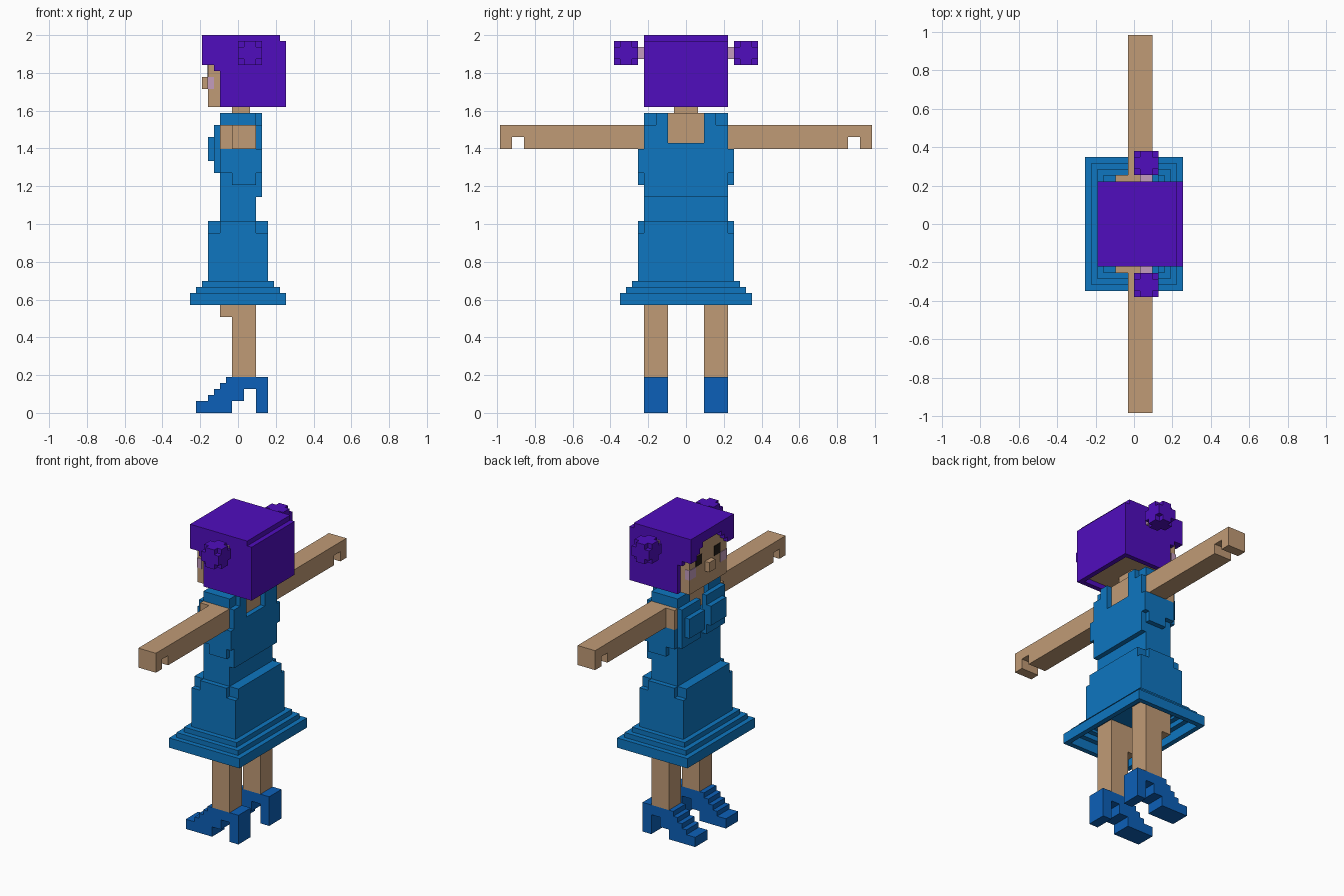
import bpy
import bmesh

if "Cube" in bpy.data.objects:
    bpy.data.objects.remove(bpy.data.objects["Cube"])

U = 2 / 63  # edge of one block; all sizes below are in blocks


def material(name, r, g, b):
    lin = [(c / 255 / 12.92) if c < 11 else ((c / 255 + 0.055) / 1.055) ** 2.4 for c in (r, g, b)]
    m = bpy.data.materials.new(name)
    m.use_nodes = True
    m.diffuse_color = (*lin, 1)
    m.node_tree.nodes["Principled BSDF"].inputs["Base Color"].default_value = (*lin, 1)
    return m


SKIN = material("skin", 192, 155, 118)
DRESS = material("dress blue", 14, 118, 192)
SHOE = material("shoe blue", 12, 96, 184)
HAIR = material("hair purple", 80, 13, 190)
LILAC = material("lilac", 196, 156, 190)
DARK = material("eye dark", 35, 28, 24)


def finish(name, bm, mat):
    bmesh.ops.recalc_face_normals(bm, faces=bm.faces)
    me = bpy.data.meshes.new(name)
    bm.to_mesh(me)
    bm.free()
    me.materials.append(mat)
    ob = bpy.data.objects.new(name, me)
    bpy.context.collection.objects.link(ob)
    return ob


def add_box(bm, x0, x1, y0, y1, z0, z1):
    verts = bmesh.ops.create_cube(bm, size=1)["verts"]
    for v in verts:
        v.co.x = (x1 if v.co.x > 0 else x0) * U
        v.co.y = (y1 if v.co.y > 0 else y0) * U
        v.co.z = (z1 if v.co.z > 0 else z0) * U


def blocks(name, mat, *boxes):
    """One part made of boxes, each x0, x1, y0, y1, z0, z1."""
    bm = bmesh.new()
    for b in boxes:
        add_box(bm, *b)
    return finish(name, bm, mat)


def pair(name, mat, *boxes):
    """The same part on both sides of the body."""
    blocks("far_" + name, mat, *boxes)
    blocks("near_" + name, mat, *[(a, b, -d, -c, e, f) for a, b, c, d, e, f in boxes])


def prism(name, mat, profile, y0, y1):
    """Extrude an x-z outline along y."""
    bm = bmesh.new()
    face = bm.faces.new([bm.verts.new((x * U, y0 * U, z * U)) for x, z in profile])
    new = bmesh.ops.extrude_face_region(bm, geom=[face])["geom"]
    for v in new:
        if isinstance(v, bmesh.types.BMVert):
            v.co.y = y1 * U
    finish(name, bm, mat)


# High-heeled shoes with a stepped instep
shoe = [(-7, 0), (-1, 0), (-1, 2), (1, 2), (1, 4), (3, 4), (3, 0), (5, 0), (5, 6), (-2, 6),
        (-2, 5), (-3, 5), (-3, 4), (-4, 4), (-4, 3), (-5, 3), (-5, 2), (-7, 2)]
prism("far_shoe", SHOE, shoe, 3, 7)
prism("near_shoe", SHOE, shoe, -7, -3)

# Legs
pair("leg", SKIN, (-1, 3, 3, 7, 6, 22), (-3, -1, 3, 7, 16, 22))

# Flared hem: open rings that narrow upward
bm = bmesh.new()
for x, y, z0, z1 in ((8, 11, 18, 20), (7, 10, 20, 21), (6, 9, 21, 22)):
    for s in (-1, 1):
        xs, ys = sorted((s * x, s * (x - 1))), sorted((s * y, s * (y - 1)))
        add_box(bm, *xs, -y, y, z0, z1)
        add_box(bm, 1 - x, x - 1, *ys, z0, z1)
finish("skirt_hem", bm, DRESS)

# Skirt, waist and bodice
blocks("skirt", DRESS, (-5, 5, -8, 8, 21.5, 30), (-5, 5, -7, 7, 30, 32), (-3, 3, -8, 8, 30, 32))
blocks("waist", DRESS, (-3, 3, -7, 7, 32, 36))
blocks("bodice", DRESS, (-3, 4, -7, 7, 36, 45))
pair("bodice_side", DRESS, (-3, 4, 7, 8, 40, 44), (-1, 3, 7, 8, 38, 40))
pair("bust", DRESS, (-4, -3, 1, 7, 40, 48), (-5, -4, 1, 6, 42, 46))
pair("strap", DRESS, (-3, 4, 3, 7, 45, 48), (-3, 4, 3, 5, 48, 50), (-3, 3, 5, 7, 48, 50))

# Chest, neck and arms with a notch before the hand
blocks("chest", SKIN, (-2, 3, -3, 3, 45, 50))
blocks("neck", SKIN, (-1, 2, -2, 2, 50, 52))
pair("arm", SKIN, (-3, 3, 7, 8, 44, 48), (-1, 3, 8, 27, 44, 48),
     (-1, 3, 27, 29, 46, 48), (-1, 3, 29, 31, 44, 48))

# Head and face
blocks("head", SKIN, (-5, -3, -6, 6, 51, 62), (-3, 7, -6, 6, 52, 58))
blocks("nose", SKIN, (-6, -5, -1, 1, 54, 56))
pair("eye", DARK, (-5.1, -5, 2, 4, 56, 58))
pair("cheek", LILAC, (-5.1, -4, 4, 6.1, 54, 56))

# Hair: crown, cap, back, side panels and arched fringe
blocks("hair_crown", HAIR, (-3, 8, -7, 7, 58, 62), (-6, 7, -7, 7, 62, 63))
blocks("hair_back", HAIR, (7, 8, -6, 6, 51, 58))
pair("hair_side", HAIR, (-3, 8, 6, 7, 51, 58), (-5, -3, 6, 7, 58, 62), (-4, -3, 6, 7, 57, 58))
pair("fringe", HAIR, (-6, -5, 5, 7, 58, 62), (-6, -5, 4, 5, 59, 62),
     (-6, -5, 3, 4, 60, 62), (-6, -5, 0, 3, 61, 62))

# Hair ties and buns with clipped corners
pair("hair_tie", LILAC, (1, 3, 7, 8, 59, 61))
pair("bun", HAIR, (0, 4, 8, 12, 59, 61), (0, 4, 9, 11, 58, 62), (1, 3, 8, 12, 58, 62))
